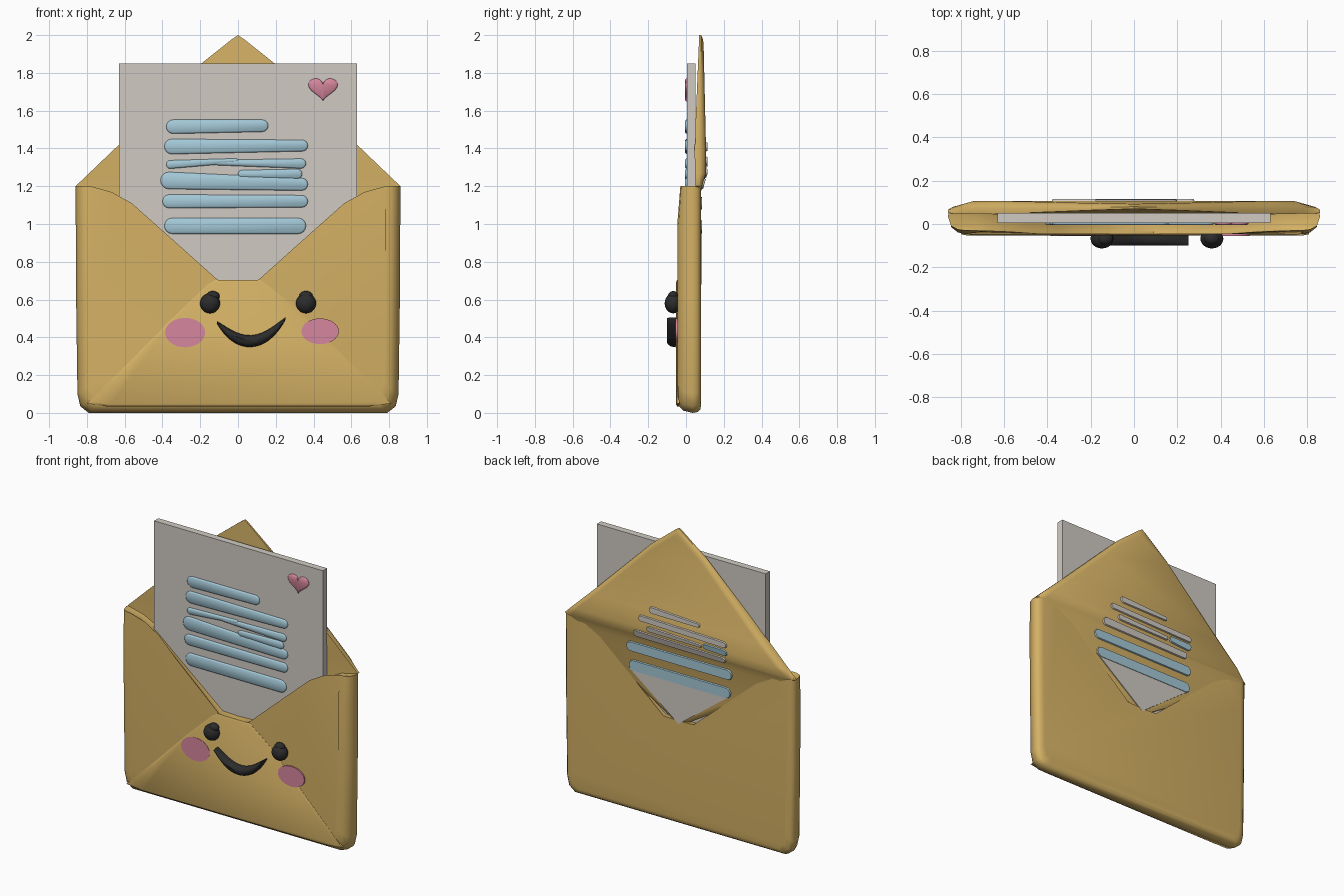
import bpy, bmesh, math
from mathutils import Matrix, Vector

if "Cube" in bpy.data.objects:
    bpy.data.objects.remove(bpy.data.objects["Cube"])


def material(name, rgb):
    m = bpy.data.materials.new(name)
    m.diffuse_color = (*rgb, 1)
    m.use_nodes = True
    m.node_tree.nodes["Principled BSDF"].inputs["Base Color"].default_value = m.diffuse_color
    return m


YELLOW = material("envelope_yellow", (0.66, 0.44, 0.13))
PAPER = material("paper_grey", (0.63, 0.59, 0.54))
BLUE = material("line_blue", (0.37, 0.58, 0.68))
PINK = material("soft_pink", (0.67, 0.24, 0.34))
DARK = material("face_dark", (0.025, 0.025, 0.025))


def finish(bm, name, mat, angle=35):
    bmesh.ops.recalc_face_normals(bm, faces=bm.faces)
    me = bpy.data.meshes.new(name)
    bm.to_mesh(me)
    bm.free()
    me.materials.append(mat)
    me.shade_smooth()
    me.set_sharp_from_angle(angle=math.radians(angle))
    ob = bpy.data.objects.new(name, me)
    bpy.context.collection.objects.link(ob)
    return ob


def loft(name, rings, mat, ymap=None, cuts=(), angle=35):
    """Skin a stack of (y, outline) rings; optionally cut at heights and remap y."""
    bm = bmesh.new()
    loops = [[bm.verts.new((x, y, z)) for x, z in pts] for y, pts in rings]
    n = len(loops[0])
    for a, b in zip(loops, loops[1:]):
        for i in range(n):
            j = (i + 1) % n
            bm.faces.new((a[i], a[j], b[j], b[i]))
    bm.faces.new(loops[0])
    bm.faces.new(loops[-1])
    for z in cuts:
        bmesh.ops.bisect_plane(bm, geom=bm.verts[:] + bm.edges[:] + bm.faces[:],
                               plane_co=(0, 0, z), plane_no=(0, 0, 1))
    if ymap:
        for v in bm.verts:
            v.co.y = ymap(v.co.y, v.co.z)
    return finish(bm, name, mat, angle)


def mirror(half):
    return half + [(-x, z) for x, z in reversed(half) if x > 0]


def scaled(pts, s, cx=0, cz=0):
    return [(cx + (x - cx) * s, cz + (z - cz) * s) for x, z in pts]


def lerp_table(table, z):
    if z <= table[0][0]:
        return table[0][1]
    for (z0, a), (z1, b) in zip(table, table[1:]):
        if z <= z1:
            return a + (b - a) * (z - z0) / (z1 - z0)
    return table[-1][1]


# Envelope body: pillow-edged pocket with a V-shaped mouth
body = mirror([(0, .70), (.12, .705), (.36, .90), (.62, 1.11), (.74, 1.17), (.86, 1.2),
               (.857, .6), (.85, .1), (.835, .035), (.79, 0.0)])


def body_ring(ins):
    return [(x * (1 - ins / .86), z + (ins * .8 if z < .11 else 0)) for x, z in body]


loft("envelope_body",
     [(y, body_ring(i)) for y, i in ((-.046, .08), (-.039, .045), (-.015, .015), (.035, 0),
                                     (.06, .005), (.075, .02), (.08, .05))],
     YELLOW, lambda y, z: y * (1 - .35 * (z - 1) / .2) if y < 0 and z > 1 else y,
     cuts=(1.0,), angle=50)

# Folded lower panel on the front
panel = [(-.80, .05), (-.6, .245), (-.36, .49), (-.16, .68), (-.12, .704), (.12, .704),
         (.28, .58), (.55, .31), (.81, .05), (.7, .035), (-.7, .035)]
loft("front_lower_panel", [(-.035, panel), (-.047, panel), (-.053, scaled(panel, .965, 0, .32))],
     YELLOW, angle=60)

# Open flap behind the letter
FRONT = [(1.2, .05), (1.4, .045), (2.0, .07)]
BACK = [(1.15, .076), (1.2, .085), (1.27, .106), (1.4, .106), (2.0, .092)]
flap = mirror([(0, 2.0), (.03, 1.98), (.2, 1.845), (.63, 1.42), (.86, 1.2), (.36, .88), (0, .66)])
loft("open_flap",
     [(0, flap), (.45, flap), (.8, scaled(flap, .975, 0, 1.3)), (1, scaled(flap, .94, 0, 1.3))],
     YELLOW,
     lambda t, z: lerp_table(FRONT, z) * (1 - t) + lerp_table(BACK, z) * t,
     cuts=(1.15, 1.2, 1.27, 1.4, 1.7), angle=50)

# Letter sheet
sheet = [(-.63, .55), (.63, .55), (.63, 1.85), (-.63, 1.85)]
loft("letter_sheet", [(.005, sheet), (.05, sheet)], PAPER)


def capsule(x0, z0, r0, x1, z1, r1, ins=0):
    pts = []
    for cx, cz, r, start in ((x1 - r1, z1, r1, -90), (x0 + r0, z0, r0, 90)):
        for k in range(9):
            a = math.radians(start + k * 22.5)
            pts.append((cx + (r - ins) * math.cos(a), cz + (r - ins) * math.sin(a)))
    return pts


# Written lines on the letter
LINES = [(-.38, 1.515, .037, .16, 1.52, .032), (-.39, 1.41, .04, .37, 1.415, .03),
         (-.38, 1.315, .022, .0, 1.335, .012), (-.12, 1.325, .014, .36, 1.32, .026),
         (-.41, 1.23, .045, .37, 1.21, .033), (.0, 1.265, .02, .34, 1.265, .026),
         (-.40, 1.12, .036, .37, 1.12, .032), (-.39, .99, .042, .36, .99, .042)]
for i, s in enumerate(LINES):
    loft(f"letter_line_{i + 1}",
         [(.004, capsule(*s)), (.0, capsule(*s)), (-.0055, capsule(*s, .008))], BLUE, angle=60)

# Heart on the letter
heart = []
for k in range(32):
    a = math.tau * k / 32
    v = 13 * math.cos(a) - 5 * math.cos(2 * a) - 2 * math.cos(3 * a) - math.cos(4 * a)
    heart.append((.45 + .0049 * 16 / 16 * 16 * math.sin(a) ** 3, 1.71 + .0042 * (v + 2.5)))
loft("letter_heart", [(.004, heart), (0, heart), (-.0055, scaled(heart, .88, .45, 1.71))],
     PINK, angle=60)


# Painted patches on the back of the envelope
def on_back(off, z):
    return lerp_table(BACK, z) + off


window = [(-.38, .965), (0, .68), (.37, .965)]
loft("back_paper_window", [(-.001, window), (.006, window)], PAPER, on_back)
BACK_LINES = [(-.18, 1.40, .016, .20, 1.41, .024, PAPER), (-.38, 1.32, .022, .28, 1.335, .022, PAPER),
              (-.38, 1.265, .024, -.2, 1.27, .02, BLUE), (-.19, 1.265, .014, .22, 1.275, .02, PAPER),
              (-.36, 1.205, .022, .33, 1.215, .026, PAPER), (-.40, 1.11, .036, .39, 1.11, .034, BLUE),
              (-.39, .985, .038, .37, .985, .038, BLUE)]
for i, (*s, mat) in enumerate(BACK_LINES):
    loft(f"back_line_{i + 1}", [(-.001, capsule(*s)), (.0085, capsule(*s, .004))], mat, on_back)

# Cheeks
for side, cx, cz, rx, rz in (("left", -.28, .425, .106, .078), ("right", .435, .432, .099, .068)):
    oval = [(cx + rx * math.cos(math.tau * k / 32), cz + rz * math.sin(math.tau * k / 32))
            for k in range(32)]
    loft(f"cheek_{side}", [(-.0455, oval), (-.0552, oval)], PINK)

# Eyes: a bead with a small bump on top
for side, cx, bump in (("left", -.148, .015), ("right", .36, 0)):
    bm = bmesh.new()
    for dx, y, z, r in ((0, -.068, .58, (.053, .045, .053)), (bump, -.068, .618, (.036, .028, .027))):
        bmesh.ops.create_uvsphere(bm, u_segments=24, v_segments=14, radius=1,
                                  matrix=Matrix.LocRotScale(Vector((cx + dx, y, z)), None, Vector(r)))
    finish(bm, f"eye_{side}", DARK, 60)


# Smile: rounded crescent
def crescent(m):
    us = [-1 + k / 10 for k in range(21)]
    mid = [(.07 + .182 * u, .38 + .11 * u * u + .01 * u, m * (.025 * (1 - u ** 4) + .006)) for u in us]
    return [(x, z - h) for x, z, h in mid] + [(x, z + h) for x, z, h in reversed(mid)]


loft("smile", [(y, crescent(m)) for y, m in ((-.045, .9), (-.065, 1), (-.08, .9), (-.093, .65), (-.1, .3))],
     DARK, angle=60)
